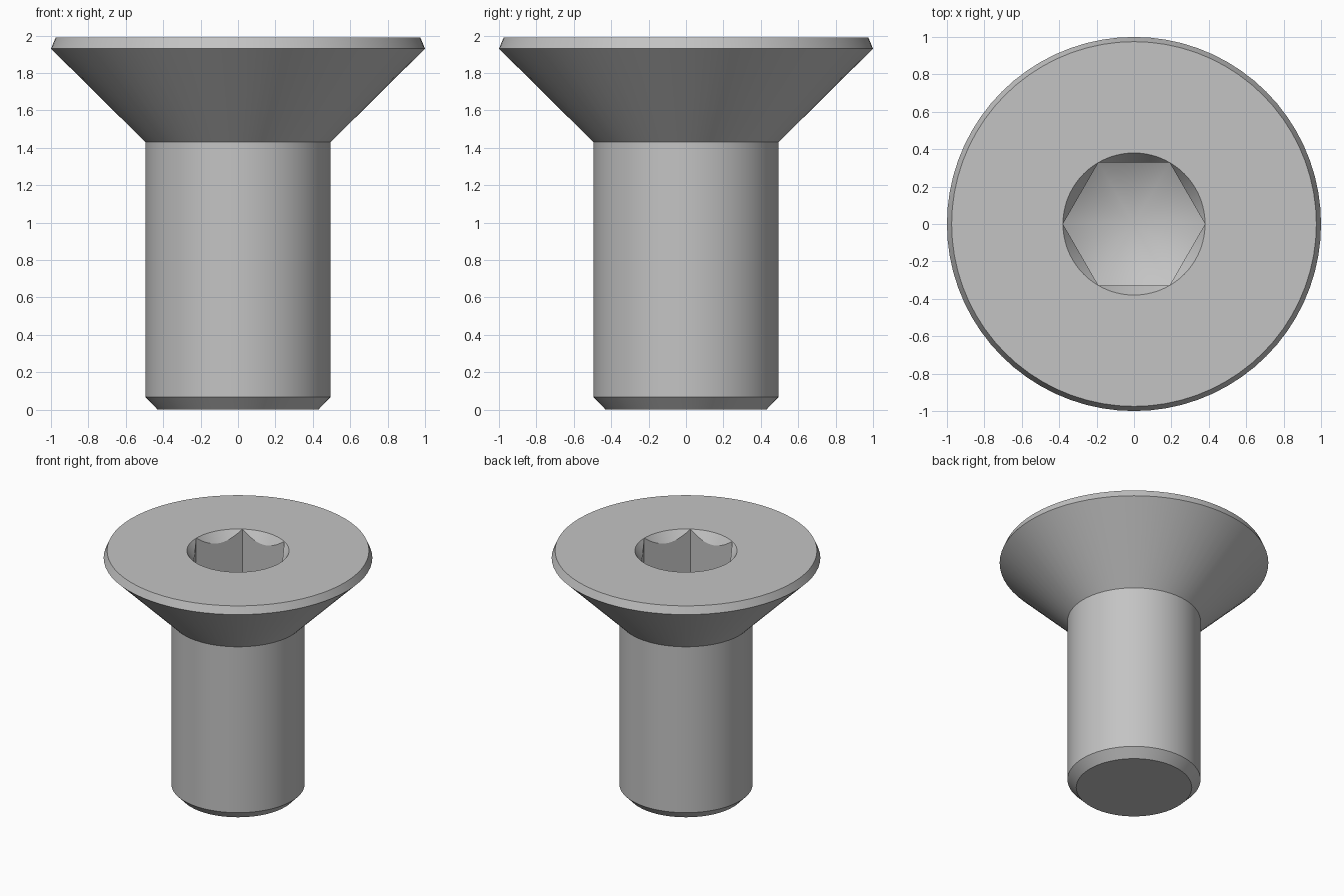
import bpy, bmesh, math

cube = bpy.data.objects.get("Cube")
if cube:
    bpy.data.objects.remove(cube)

SEGMENTS = 72
TOP = 1.99
HEX_R = 0.38
FLAT = HEX_R * math.cos(math.pi / 6)

steel = bpy.data.materials.new("grey steel")
steel.use_nodes = True
steel.diffuse_color = (0.55, 0.55, 0.55, 1)
steel.node_tree.nodes["Principled BSDF"].inputs["Base Color"].default_value = (0.55, 0.55, 0.55, 1)


def hex_radius(a):
    """Distance from the axis to a hexagon side, with corners on the x axis."""
    return FLAT / math.cos(a % (math.pi / 3) - math.pi / 6)


def circle(r, z):
    return lambda a: (r, z)


def hex_ring(z, slope):
    """Hexagon lying on a cone that falls by the slope towards the axis."""
    return lambda a: (hex_radius(a), z - (HEX_R - hex_radius(a)) * math.tan(math.radians(slope)))


rings = [
    circle(0.43, 0), circle(0.495, 0.068),              # tip chamfer
    circle(0.495, 1.43),                                # shank
    circle(1.0, 1.93), circle(0.975, TOP),              # countersunk head
    circle(HEX_R, TOP), hex_ring(TOP, 57),              # socket chamfer
    hex_ring(TOP - 0.42, 30),                           # socket walls
]

bm = bmesh.new()
loops = []
for ring in rings:
    loop = []
    for i in range(SEGMENTS):
        a = math.tau * i / SEGMENTS
        r, z = ring(a)
        loop.append(bm.verts.new((r * math.cos(a), r * math.sin(a), z)))
    loops.append(loop)

for low, high in zip(loops, loops[1:]):
    for i in range(SEGMENTS):
        j = (i + 1) % SEGMENTS
        bm.faces.new((low[i], low[j], high[j], high[i]))

# Flat tip and conical socket floor
bm.faces.new(loops[0][::-1])
apex = bm.verts.new((0, 0, TOP - 0.42 - HEX_R * math.tan(math.radians(30))))
for i in range(SEGMENTS):
    bm.faces.new((loops[-1][i], loops[-1][(i + 1) % SEGMENTS], apex))

bmesh.ops.remove_doubles(bm, verts=bm.verts[:], dist=0.0001)
bmesh.ops.recalc_face_normals(bm, faces=bm.faces[:])

mesh = bpy.data.meshes.new("countersunk_screw")
bm.to_mesh(mesh)
bm.free()
mesh.materials.append(steel)
screw = bpy.data.objects.new("countersunk_screw", mesh)
bpy.context.collection.objects.link(screw)
bpy.context.view_layer.objects.active = screw
screw.select_set(True)
bpy.ops.object.shade_smooth_by_angle(angle=math.radians(20))
